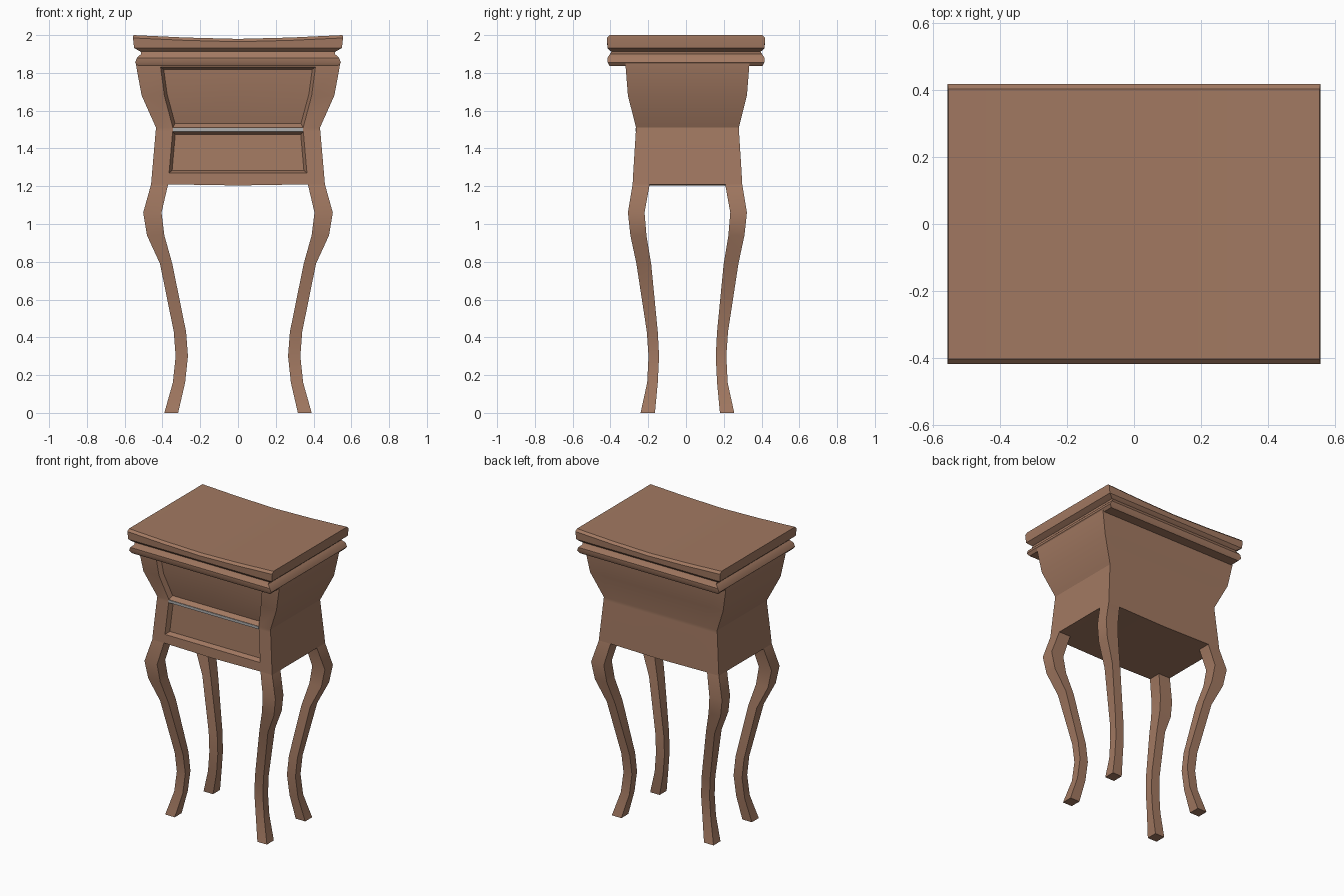
import bpy, bmesh

if "Cube" in bpy.data.objects:
    bpy.data.objects.remove(bpy.data.objects["Cube"])

YC = 0.0075  # body and legs sit slightly behind the centre of the top


def material(name, rgb):
    m = bpy.data.materials.new(name)
    m.diffuse_color = (*rgb, 1)
    m.use_nodes = True
    m.node_tree.nodes["Principled BSDF"].inputs["Base Color"].default_value = m.diffuse_color
    return m


wood = material("wood", (0.36, 0.19, 0.12))
grey = material("grey", (0.42, 0.42, 0.42))


def ring(front, back):
    """Closed ring: front edge left to right, then back edge right to left."""
    return front + back[::-1]


def loft(name, rings, mat, edit=None):
    """Skin a stack of rings, capping both ends with strips of quads."""
    bm = bmesh.new()
    rows = [[bm.verts.new(p) for p in r] for r in rings]
    n = len(rows[0])
    for a, b in zip(rows, rows[1:]):
        for i in range(n):
            j = (i + 1) % n
            bm.faces.new((a[i], a[j], b[j], b[i]))
    for r in (rows[0], rows[-1]):
        for i in range(n // 2 - 1):
            bm.faces.new((r[i], r[i + 1], r[n - 2 - i], r[n - 1 - i]))
    bmesh.ops.recalc_face_normals(bm, faces=bm.faces)
    if edit:
        edit(bm)
    me = bpy.data.meshes.new(name)
    bm.to_mesh(me)
    bm.free()
    me.materials.append(mat)
    ob = bpy.data.objects.new(name, me)
    bpy.context.collection.objects.link(ob)
    bpy.context.view_layer.objects.active = ob
    ob.select_set(True)
    bpy.ops.object.shade_smooth_by_angle(angle=0.52)
    ob.select_set(False)
    return ob


# Moulded top: profile of (z, half width, half depth), upper face dipping mid-way
TOP = [(1.837, .53, .405), (1.855, .545, .415), (1.88, .535, .416), (1.9, .513, .402),
       (1.912, .515, .395), (1.92, .53, .405), (1.932, .55, .416), (1.985, .556, .418),
       (2.0, .554, .403)]
US = (-1, -.5, 0, .5, 1)


def top_ring(z, hx, hy):
    dip = .02 if z > 1.95 else 0
    def side(y):
        return [(u * hx, y, z - dip * (1 - abs(u) ** 1.5)) for u in US]
    return ring(side(-hy), side(hy))


loft("moulded_top", [top_ring(*p) for p in TOP], wood)

# Cabinet body: (z, outer half width, drawer half width, half depth)
BODY = [(1.21, .46, .37, .29), (1.27, .455, .365, .287), (1.49, .436, .346, .273),
        (1.51, .434, .345, .272), (1.68, .51, .39, .315), (1.83, .538, .41, .327),
        (1.85, .54, .41, .328)]


def body_ring(z, xo, xi, hy):
    sag = .006 if z == 1.21 else 0
    def side(y):
        return [(x, y + YC, z - (sag if x == 0 else 0)) for x in (-xo, -xi, 0, xi, xo)]
    return ring(side(-hy), side(hy))


def recess_drawers(bm):
    cells = []
    for f in bm.faces:
        c = f.calc_center_median()
        if f.normal.y < -.8 and abs(c.x) < .3 and 1.27 < c.z < 1.83 and abs(c.z - 1.5) > .02:
            cells.append(f)
    bmesh.ops.inset_region(bm, faces=cells, thickness=.015, depth=-.03,
                           use_even_offset=True, use_boundary=True)


loft("cabinet_body", [body_ring(*p) for p in BODY], wood, recess_drawers)

# Grey strip between the two drawers
loft("drawer_divider", [ring([(-.345, -.268, z), (.345, -.268, z)],
                             [(-.345, -.25, z), (.345, -.25, z)]) for z in (1.491, 1.509)], grey)

# Curved legs: (z, outer x, inner x, outer y, inner y)
LEG = [(0, .39, .317, .248, .172), (.16, .345, .28, .213, .157), (.30, .33, .265, .206, .15),
       (.43, .34, .275, .215, .157), (.79, .413, .348, .27, .192), (.94, .482, .39, .302, .217),
       (1.06, .502, .405, .315, .227), (1.21, .46, .37, .29, .2)]
for fb, sy in (("front", -1), ("back", 1)):
    for lr, sx in (("left", -1), ("right", 1)):
        loft(f"{fb}_{lr}_leg",
             [ring([(sx * xi, sy * yo + YC, z), (sx * xo, sy * yo + YC, z)],
                   [(sx * xi, sy * yi + YC, z), (sx * xo, sy * yi + YC, z)])
              for z, xo, xi, yo, yi in LEG], wood)
